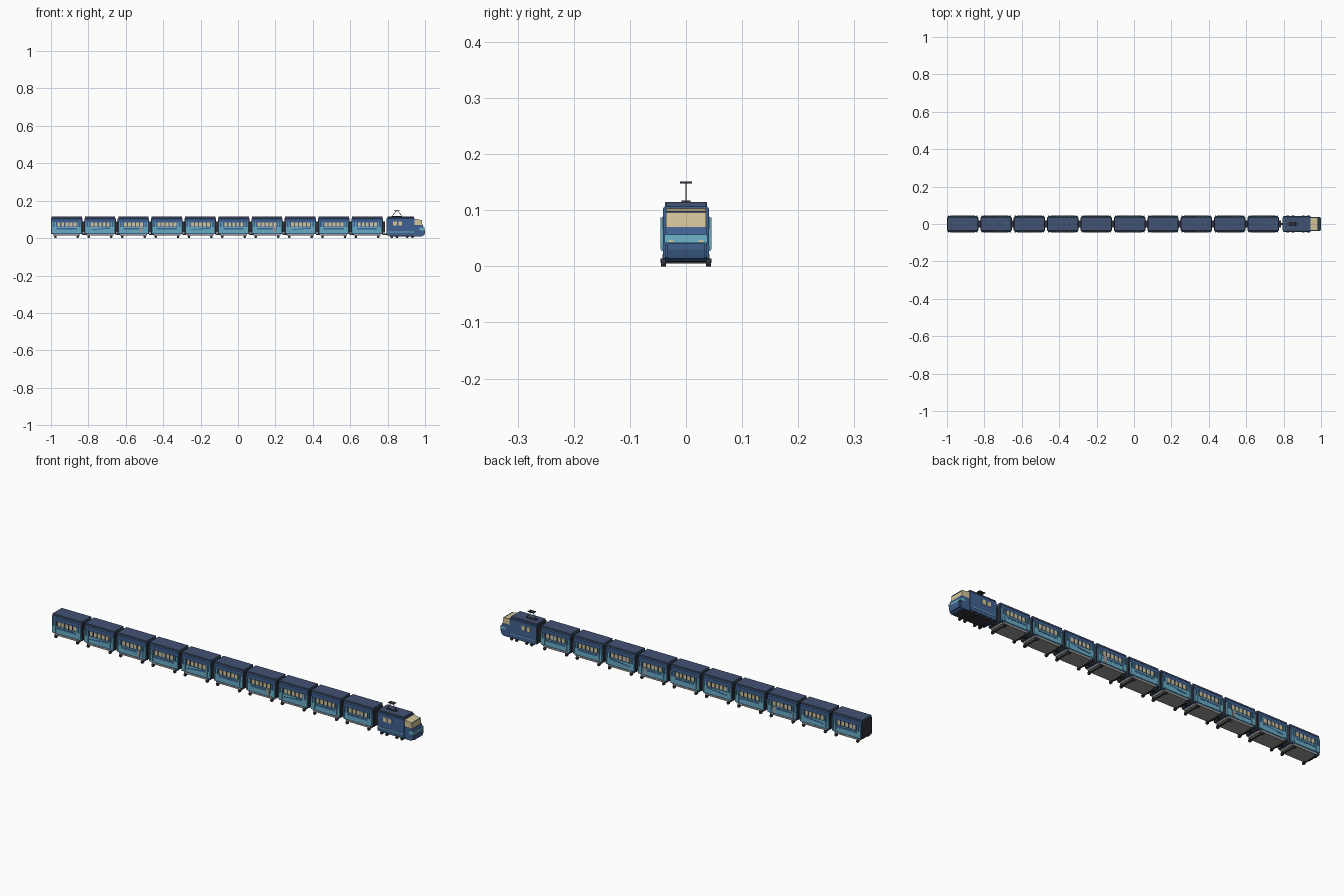
import bpy, bmesh, math
from mathutils import Matrix, Vector

if "Cube" in bpy.data.objects:
    bpy.data.objects.remove(bpy.data.objects["Cube"])


def material(name, rgb):
    m = bpy.data.materials.new(name)
    m.diffuse_color = (*rgb, 1)
    m.use_nodes = True
    m.node_tree.nodes["Principled BSDF"].inputs["Base Color"].default_value = m.diffuse_color
    return m


NAVY = material("navy_roof", (0.055, 0.085, 0.17))
BLUE = material("blue_body", (0.05, 0.12, 0.28))
LIGHT = material("light_blue", (0.14, 0.42, 0.56))
CREAM = material("cream_glass", (0.66, 0.56, 0.32))
GREY = material("warm_grey", (0.33, 0.33, 0.32))
DARK = material("dark_metal", (0.03, 0.035, 0.045))


def finish(name, bm, mat):
    bmesh.ops.recalc_face_normals(bm, faces=bm.faces)
    me = bpy.data.meshes.new(name)
    bm.to_mesh(me)
    bm.free()
    me.materials.append(mat)
    ob = bpy.data.objects.new(name, me)
    bpy.context.collection.objects.link(ob)
    return ob


def boxes(name, mat, items, mirror=False):
    """Each item is x0, x1, y0, y1, z0, z1; mirror repeats it on the other side."""
    bm = bmesh.new()
    for x0, x1, y0, y1, z0, z1 in items:
        for s in ((1, -1) if mirror else (1,)):
            c = Vector(((x0 + x1) / 2, s * (y0 + y1) / 2, (z0 + z1) / 2))
            size = Matrix.Diagonal((x1 - x0, y1 - y0, z1 - z0, 1))
            bmesh.ops.create_cube(bm, size=1, matrix=Matrix.Translation(c) @ size)
    return finish(name, bm, mat)


def prism(name, mat, pts, a, b, axis):
    """Extrude a profile: (y, z) along x, or (x, z) along y."""
    bm = bmesh.new()
    put = (lambda p, t: (t, p[0], p[1])) if axis == "x" else (lambda p, t: (p[0], t, p[1]))
    f = bm.faces.new([bm.verts.new(put(p, a)) for p in pts])
    ext = bmesh.ops.extrude_face_region(bm, geom=[f])
    d = Vector((b - a, 0, 0)) if axis == "x" else Vector((0, b - a, 0))
    bmesh.ops.translate(bm, vec=d, verts=[v for v in ext["geom"] if isinstance(v, bmesh.types.BMVert)])
    return finish(name, bm, mat)


def wheels(name, xs):
    bm = bmesh.new()
    for x in xs:
        for y in (-0.04, 0.04):
            m = Matrix.Translation((x, y, 0.007)) @ Matrix.Rotation(math.pi / 2, 4, "X")
            bmesh.ops.create_cone(bm, cap_ends=True, segments=12, radius1=0.007,
                                  radius2=0.007, depth=0.009, matrix=m)
    finish(name, bm, DARK)
    boxes(name + "_axles", DARK, [(x - 0.002, x + 0.002, -0.04, 0.04, 0.005, 0.009) for x in xs])


def rod(name, p, q, r=0.0014):
    p, q = Vector(p), Vector(q)
    bm = bmesh.new()
    m = Matrix.Translation((p + q) / 2) @ (q - p).to_track_quat("Z", "Y").to_matrix().to_4x4()
    bmesh.ops.create_cone(bm, cap_ends=True, segments=6, radius1=r, radius2=r,
                          depth=(q - p).length, matrix=m)
    finish(name, bm, DARK)


def section(w, z0, z1, ch):
    return [(-w, z0), (w, z0), (w, z1 - ch), (w - ch, z1), (-w + ch, z1), (-w, z1 - ch)]


def coach(i):
    n = f"coach_{i + 1}_"
    x0 = -1 + 0.1785 * i
    L = 0.168
    x1 = x0 + L
    prism(n + "body", BLUE, section(0.041, 0.022, 0.106, 0.004), x0 + 0.004, x1 - 0.004, "x")
    boxes(n + "ends", DARK, [(x0, x0 + 0.004, -0.036, 0.036, 0.022, 0.104),
                             (x1 - 0.004, x1, -0.036, 0.036, 0.022, 0.104)])
    prism(n + "roof", NAVY, section(0.037, 0.106, 0.115, 0.0015), x0 + 0.003, x1 - 0.003, "x")
    # lower side panels, window glass and the pillars between the windows
    boxes(n + "side_panels", LIGHT, [(x0 + 0.005, x1 - 0.005, 0.04, 0.0435, 0.027, 0.06)], True)
    wx = [x0 + 0.031 + 0.0215 * k for k in range(6)]
    boxes(n + "windows", CREAM, [(a + 0.003, a + 0.0185, 0.04, 0.0425, 0.063, 0.084)
                                 for a in wx[:5]], True)
    ends = [(a, b, 0.04, 0.0455, 0.03, 0.087) for a, b in
            ((x0 + 0.005, x0 + 0.011), (x0 + 0.02, x0 + 0.026),
             (x1 - 0.026, x1 - 0.02), (x1 - 0.011, x1 - 0.005))]
    boxes(n + "door_posts", LIGHT, ends, True)
    boxes(n + "window_pillars", BLUE, [(a - 0.001, a + 0.001, 0.04, 0.0445, 0.061, 0.087)
                                       for a in wx], True)
    # livery changes from coach to coach: straight stripe, wedge or pale door
    a, b = x0 + 0.03, x1 - 0.03
    if i % 3 == 1:
        wedge = [(a, 0.042), (b, 0.05), (b, 0.058), (a, 0.045)]
        for s in (-1, 1):
            prism(n + "wedge_stripe", BLUE, wedge, s * 0.042, s * 0.0445, "y")
    else:
        boxes(n + "stripe", BLUE, [(a, b, 0.042, 0.0445, 0.047, 0.055)], True)
    if i % 4 == 2:
        boxes(n + "pale_door", GREY, [(x1 - 0.052, x1 - 0.036, 0.042, 0.0448, 0.03, 0.062)], True)
    # underframe with footboards
    boxes(n + "underframe", GREY, [(x0 + 0.012, x1 - 0.012, -0.036, 0.036, 0.014, 0.024)])
    boxes(n + "footboards", GREY, [(x0 + 0.018, x1 - 0.018, 0.036, 0.042, 0.014, 0.022)], True)
    wheels(n + "wheels", (x0 + 0.024, x1 - 0.024))
    boxes(n + "axle_boxes", DARK, [(x - 0.005, x + 0.005, 0.041, 0.045, 0.006, 0.014)
                                   for x in (x0 + 0.024, x1 - 0.024)], True)
    # gangway and coupling to the next vehicle
    boxes(n + "gangway", DARK, [(x1 - 0.001, x1 + 0.0115, -0.02, 0.02, 0.03, 0.09),
                                (x1 - 0.001, x1 + 0.022, -0.005, 0.005, 0.018, 0.026)])


for i in range(10):
    coach(i)

# locomotive body and roof
prism("locomotive_body", BLUE, section(0.041, 0.014, 0.107, 0.003), 0.797, 0.944, "x")
prism("locomotive_roof", NAVY, section(0.036, 0.107, 0.115, 0.0015), 0.799, 0.94, "x")
boxes("locomotive_rear_end", DARK, [(0.794, 0.798, -0.036, 0.036, 0.02, 0.104)])
boxes("locomotive_underframe", DARK, [(0.81, 0.97, -0.036, 0.036, 0.008, 0.0145)])
boxes("locomotive_windows", CREAM, [(0.83, 0.849, 0.04, 0.0422, 0.067, 0.089),
                                    (0.858, 0.877, 0.04, 0.0422, 0.067, 0.089)], True)
boxes("locomotive_stripe", LIGHT, [(0.8, 0.944, 0.04, 0.0422, 0.03, 0.035)], True)
wheels("locomotive_wheels", (0.822, 0.85, 0.905, 0.933))

# cab: sloped windscreen above a stepped nose
prism("windscreen", CREAM, [(0.942, 0.07), (0.986, 0.07), (0.982, 0.097), (0.942, 0.103)],
      -0.036, 0.036, "y")
boxes("windscreen_rim", NAVY, [(0.981, 0.984, -0.036, 0.036, 0.0955, 0.098)])
prism("nose", BLUE, [(0.942, 0.009), (0.982, 0.009), (0.992, 0.016), (0.993, 0.056),
                     (0.988, 0.07), (0.942, 0.07)], -0.037, 0.037, "y")
prism("nose_band", LIGHT, [(0.97, 0.042), (0.998, 0.042), (0.996, 0.057), (0.97, 0.057)],
      -0.0385, 0.0385, "y")
prism("nose_lower_panel", BLUE, [(0.98, 0.014), (0.995, 0.014), (1.0, 0.03), (1.0, 0.041),
                                 (0.98, 0.041)], -0.033, 0.033, "y")
boxes("headlights", CREAM, [(0.99, 0.9995, 0.022, 0.031, 0.043, 0.047)], True)

# pantograph
boxes("pantograph_base", DARK, [(0.822, 0.878, -0.008, 0.008, 0.114, 0.1175)])
for s in (-1, 1):
    rod("pantograph_arm", (0.85 + s * 0.027, 0, 0.117), (0.85 + s * 0.002, 0, 0.148))
boxes("pantograph_head", DARK, [(0.834, 0.866, -0.0105, 0.0105, 0.148, 0.151)])
